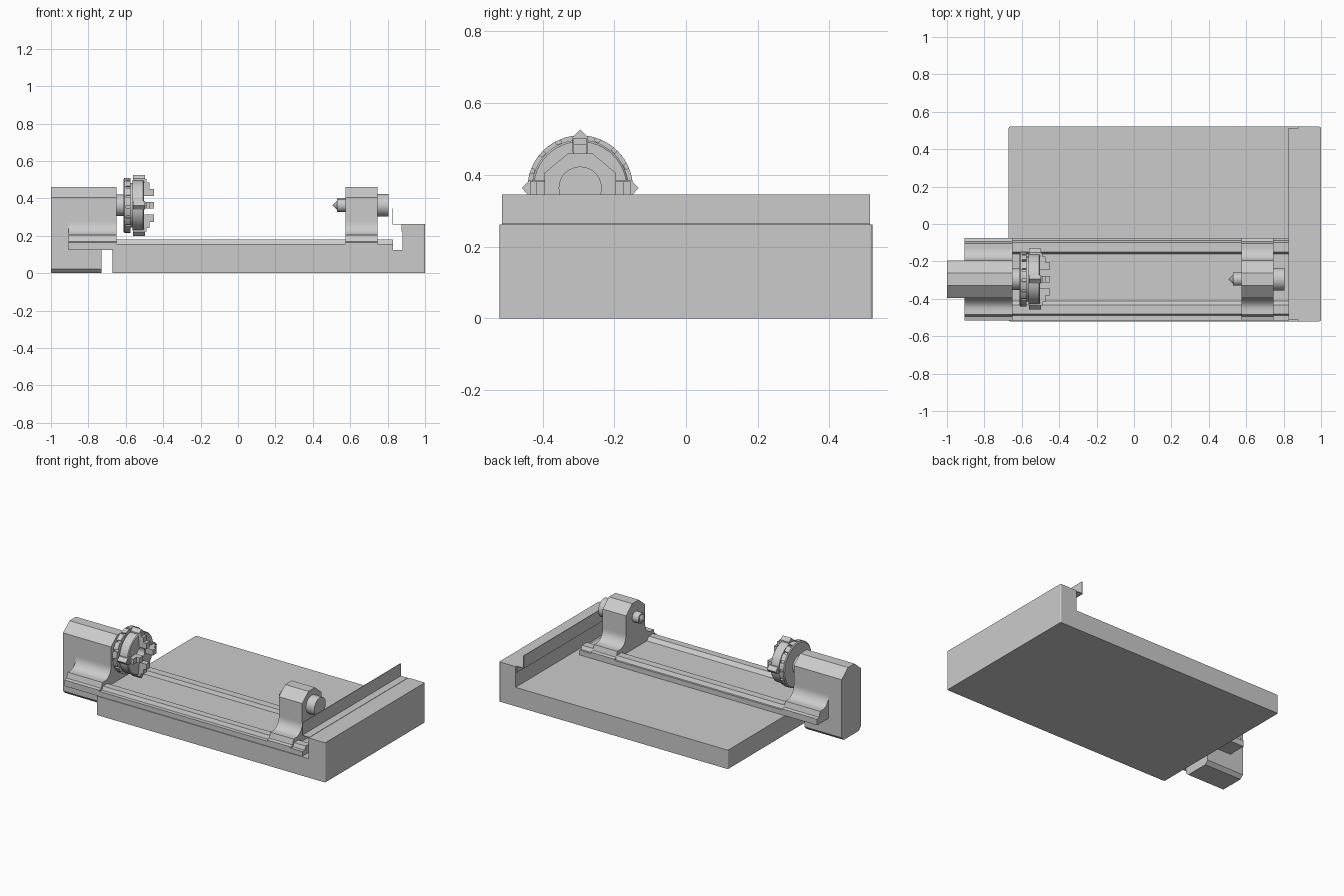
import bpy, bmesh, math
from mathutils import Matrix, Vector

if "Cube" in bpy.data.objects:
    bpy.data.objects.remove(bpy.data.objects["Cube"])

AY, AZ = -0.295, 0.363          # spindle axis


def finish(name, bm, smooth=False):
    bmesh.ops.recalc_face_normals(bm, faces=bm.faces)
    me = bpy.data.meshes.new(name)
    bm.to_mesh(me)
    bm.free()
    ob = bpy.data.objects.new(name, me)
    bpy.context.collection.objects.link(ob)
    if smooth:
        bpy.ops.object.select_all(action='DESELECT')
        ob.select_set(True)
        bpy.context.view_layer.objects.active = ob
        bpy.ops.object.shade_smooth_by_angle(angle=math.radians(30))
    return ob


def prism(bm, pts, origin, u, v, w):
    """Extrude a 2D outline lying on axes u, v along vector w."""
    o, u, v, w = map(Vector, (origin, u, v, w))
    lo = [bm.verts.new(o + u * a + v * b) for a, b in pts]
    hi = [bm.verts.new(p.co + w) for p in lo]
    bm.faces.new(lo)
    bm.faces.new(hi)
    for i in range(len(pts)):
        j = (i + 1) % len(pts)
        bm.faces.new((lo[i], lo[j], hi[j], hi[i]))


def extrude_x(name, pts, x0, x1):
    bm = bmesh.new()
    prism(bm, pts, (x0, 0, 0), (0, 1, 0), (0, 0, 1), (x1 - x0, 0, 0))
    return finish(name, bm)


def extrude_y(name, pts, y0, y1):
    bm = bmesh.new()
    prism(bm, pts, (0, y0, 0), (1, 0, 0), (0, 0, 1), (0, y1 - y0, 0))
    return finish(name, bm)


def mirrored(half):
    """Half profile (half width, z) mirrored about the spindle axis."""
    return [(AY + a, z) for a, z in half] + [(AY - a, z) for a, z in reversed(half)]


def turned(name, prof, n=48):
    """Revolve (x, radius) points around the spindle axis."""
    bm = bmesh.new()
    rings = []
    for x, r in prof:
        if r == 0:
            rings.append([bm.verts.new((x, AY, AZ))] * n)
        else:
            rings.append([bm.verts.new((x, AY + r * math.cos(t), AZ + r * math.sin(t)))
                          for t in (2 * math.pi * i / n for i in range(n))])
    for a, b in zip(rings, rings[1:]):
        for i in range(n):
            j = (i + 1) % n
            bm.faces.new(list(dict.fromkeys((a[i], a[j], b[j], b[i]))))
    return finish(name, bm, True)


# L-shaped base tray with softened vertical corners
base = extrude_y("base_tray", [(-0.67, 0), (1, 0), (1, 0.262), (0.88, 0.262),
                               (0.88, 0.125), (-0.67, 0.125)], -0.52, 0.52)
bm = bmesh.new()
bm.from_mesh(base.data)
edges = [e for e in bm.edges
         if abs(e.verts[0].co.z - e.verts[1].co.z) > 0.1 and abs(e.verts[0].co.y - e.verts[1].co.y) < 0.01
         and abs(e.verts[0].co.x - 0.88) > 0.01]
bmesh.ops.bevel(bm, geom=edges, offset=0.008, segments=3, profile=0.5, affect='EDGES')
bm.to_mesh(base.data)
bm.free()

# Folded sheet-metal guard on the tray wall
extrude_y("guard_sheet", [(0.825, 0.345), (0.825, 0.26), (0.874, 0.26), (0.874, 0.222), (0.88, 0.222),
                          (0.88, 0.264), (0.829, 0.264), (0.829, 0.345)], -0.513, 0.513)

# Bed with two raised ways
extrude_x("bed", [(-0.515, 0.125), (-0.075, 0.125), (-0.075, 0.157), (-0.088, 0.157), (-0.100, 0.18),
                  (-0.150, 0.18), (-0.160, 0.157), (-0.412, 0.157), (-0.434, 0.18), (-0.480, 0.18),
                  (-0.490, 0.157), (-0.515, 0.157)], -0.905, 0.83)

# Headstock column, and flared stocks sharing one profile
crown = [(0.034, 0.46), (0.1, 0.405)]
arc = [(0.165 - 0.065 * math.cos(t), 0.275 - 0.07 * math.sin(t))
       for t in (math.pi / 2 * i / 8 for i in range(9))]
flare = crown + arc + [(0.19, 0.205), (0.2, 0.17), (0.22, 0.165), (0.22, 0.157)]
column = crown + [(0.1, 0.022), (0.078, 0)]
extrude_x("headstock_column_rear", mirrored(column), -1, -0.905)
extrude_x("headstock_column_foot", mirrored([(0.1, 0.125), (0.1, 0.022), (0.078, 0)]), -0.905, -0.73)
extrude_x("headstock", mirrored(flare), -0.905, -0.65)
extrude_x("tailstock", mirrored(flare), 0.575, 0.745)

# Tailstock spindle with centre point, and rear handwheel
turned("tailstock_centre", [(0.505, 0), (0.53, 0.025), (0.53, 0.035), (0.58, 0.035), (0.58, 0)], 32)
turned("tailstock_handwheel", [(0.74, 0), (0.74, 0.06), (0.805, 0.06), (0.805, 0)])

# Chuck: spindle nose, rear flange, front body with bore
turned("spindle_nose", [(-0.655, 0), (-0.655, 0.057), (-0.605, 0.057), (-0.605, 0)])
turned("chuck_flange", [(-0.612, 0), (-0.612, 0.14), (-0.607, 0.147), (-0.6, 0.147), (-0.6, 0)])
turned("chuck_body", [(-0.578, 0), (-0.578, 0.12), (-0.565, 0.12), (-0.565, 0.135), (-0.508, 0.135),
                      (-0.503, 0.13), (-0.503, 0.04), (-0.56, 0.04), (-0.56, 0)])

# Slotted ring behind the body
slots, outline = 16, []
for i in range(slots):
    for f, r in ((0.0, 0.137), (0.25, 0.137), (0.25, 0.147), (0.5, 0.147), (0.75, 0.147), (1.0, 0.147)):
        t = 2 * math.pi * (i + f) / slots
        outline.append((AY + r * math.cos(t), AZ + r * math.sin(t)))
extrude_x("chuck_slotted_ring", outline, -0.6, -0.575)

# Four stepped jaws with pointed outer carriers
bm = bmesh.new()
for k in range(4):
    q = Matrix.Rotation(k * math.pi / 2, 3, 'X')
    side, out = q @ Vector((0, 1, 0)), q @ Vector((0, 0, 1))
    c = Vector((0, AY, AZ))
    # carrier block
    prism(bm, [(-0.022, 0.1), (0.022, 0.1), (0.022, 0.142), (0, 0.163), (-0.022, 0.142)],
          c + Vector((-0.562, 0, 0)), side, out, (0.064, 0, 0))
    # stepped gripping jaw
    prism(bm, [(-0.51, 0.05), (-0.45, 0.05), (-0.45, 0.088), (-0.472, 0.088),
               (-0.472, 0.122), (-0.49, 0.122), (-0.49, 0.14), (-0.51, 0.14)],
          c - side * 0.018, (1, 0, 0), out, side * 0.036)
finish("chuck_jaws", bm)
